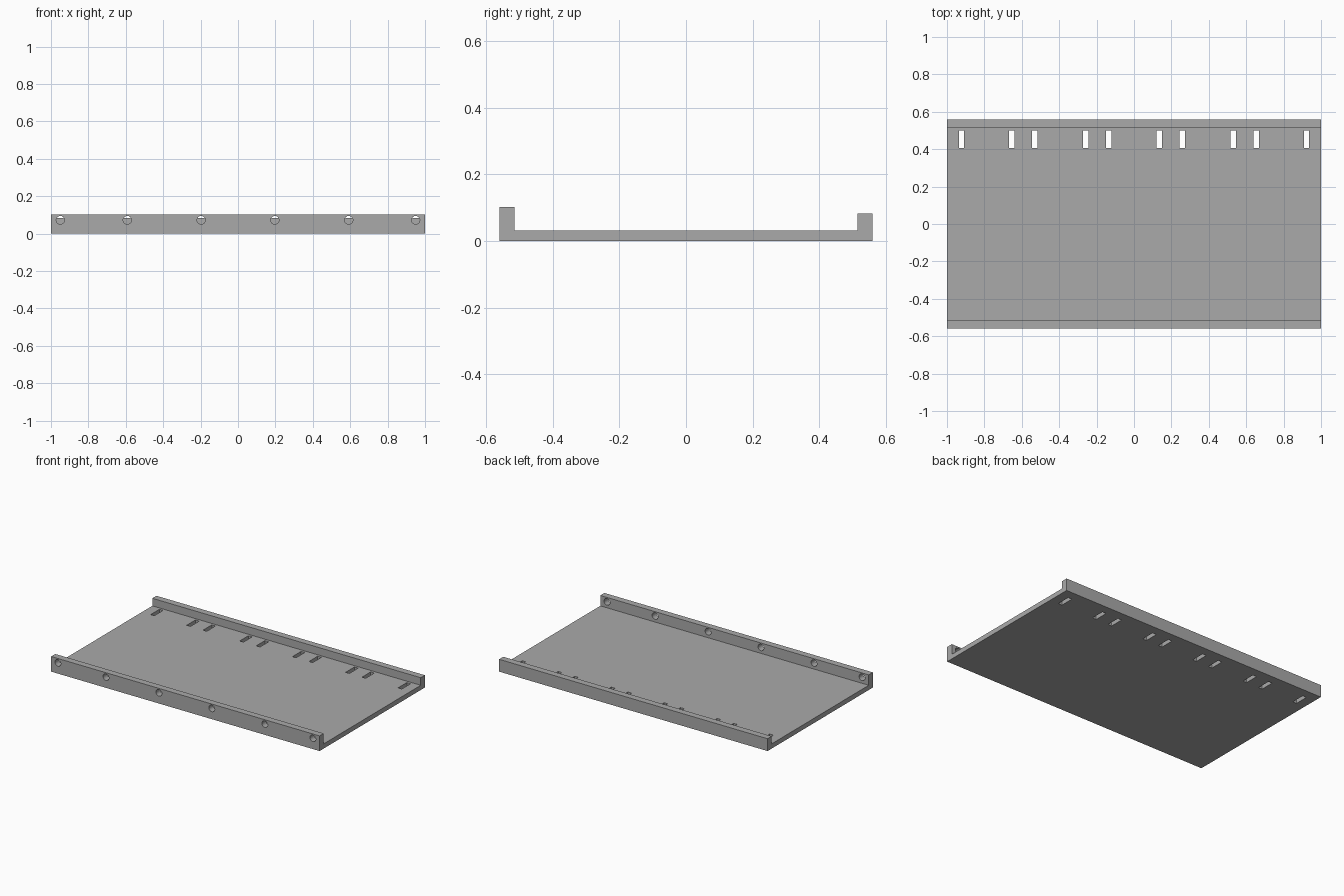
import bpy, bmesh
from mathutils import Matrix

cube = bpy.data.objects.get("Cube")
if cube:
    bpy.data.objects.remove(cube, do_unlink=True)

grey = bpy.data.materials.new("grey_metal")
grey.use_nodes = True
colour = (0.40, 0.40, 0.40, 1)
grey.diffuse_color = colour
grey.node_tree.nodes["Principled BSDF"].inputs["Base Color"].default_value = colour


def finish(bm, name):
    bmesh.ops.recalc_face_normals(bm, faces=bm.faces)
    mesh = bpy.data.meshes.new(name)
    bm.to_mesh(mesh)
    bm.free()
    mesh.materials.append(grey)
    obj = bpy.data.objects.new(name, mesh)
    bpy.context.collection.objects.link(obj)
    return obj


# Tray: a channel profile with a tall front lip and a lower back lip
FRONT, BACK, LIP, FLOOR = -0.56, 0.56, 0.044, 0.032
profile = [(FRONT, 0), (BACK, 0), (BACK, 0.083), (BACK - LIP, 0.083),
           (BACK - LIP, FLOOR), (FRONT + LIP, FLOOR),
           (FRONT + LIP, 0.102), (FRONT, 0.102)]
bm = bmesh.new()
face = bm.faces.new([bm.verts.new((-1, y, z)) for y, z in profile])
side = bmesh.ops.extrude_face_region(bm, geom=[face], use_keep_orig=True)
bmesh.ops.translate(bm, vec=(2, 0, 0),
                    verts=[v for v in side["geom"] if isinstance(v, bmesh.types.BMVert)])
tray = finish(bm, "tray")

# Cutters: round holes in the front lip, slots along the back of the floor
bm = bmesh.new()
for x in (0.95, 0.592, 0.197):
    for s in (-1, 1):
        place = Matrix.Translation((s * x, FRONT + LIP / 2, 0.072)) @ Matrix.Rotation(1.5707963, 4, "X")
        bmesh.ops.create_cone(bm, cap_ends=True, segments=32, radius1=0.022,
                              radius2=0.022, depth=0.08, matrix=place)
for x in (0.922, 0.653, 0.531, 0.258, 0.135):
    for s in (-1, 1):
        place = Matrix.Translation((s * x, 0.453, FLOOR / 2)) @ Matrix.Diagonal((0.028, 0.093, 0.08, 1))
        bmesh.ops.create_cube(bm, size=1, matrix=place)
cutter = finish(bm, "hole_cutter")
cutter.hide_render = True
cutter.hide_set(True)

# Cut the openings and keep crisp edges around the round holes
cut = tray.modifiers.new("openings", "BOOLEAN")
cut.operation = "DIFFERENCE"
cut.solver = "EXACT"
cut.object = cutter
bpy.context.view_layer.objects.active = tray
tray.select_set(True)
bpy.ops.object.modifier_apply(modifier=cut.name)
bpy.data.objects.remove(cutter, do_unlink=True)
bpy.ops.object.shade_smooth_by_angle(angle=0.5)
